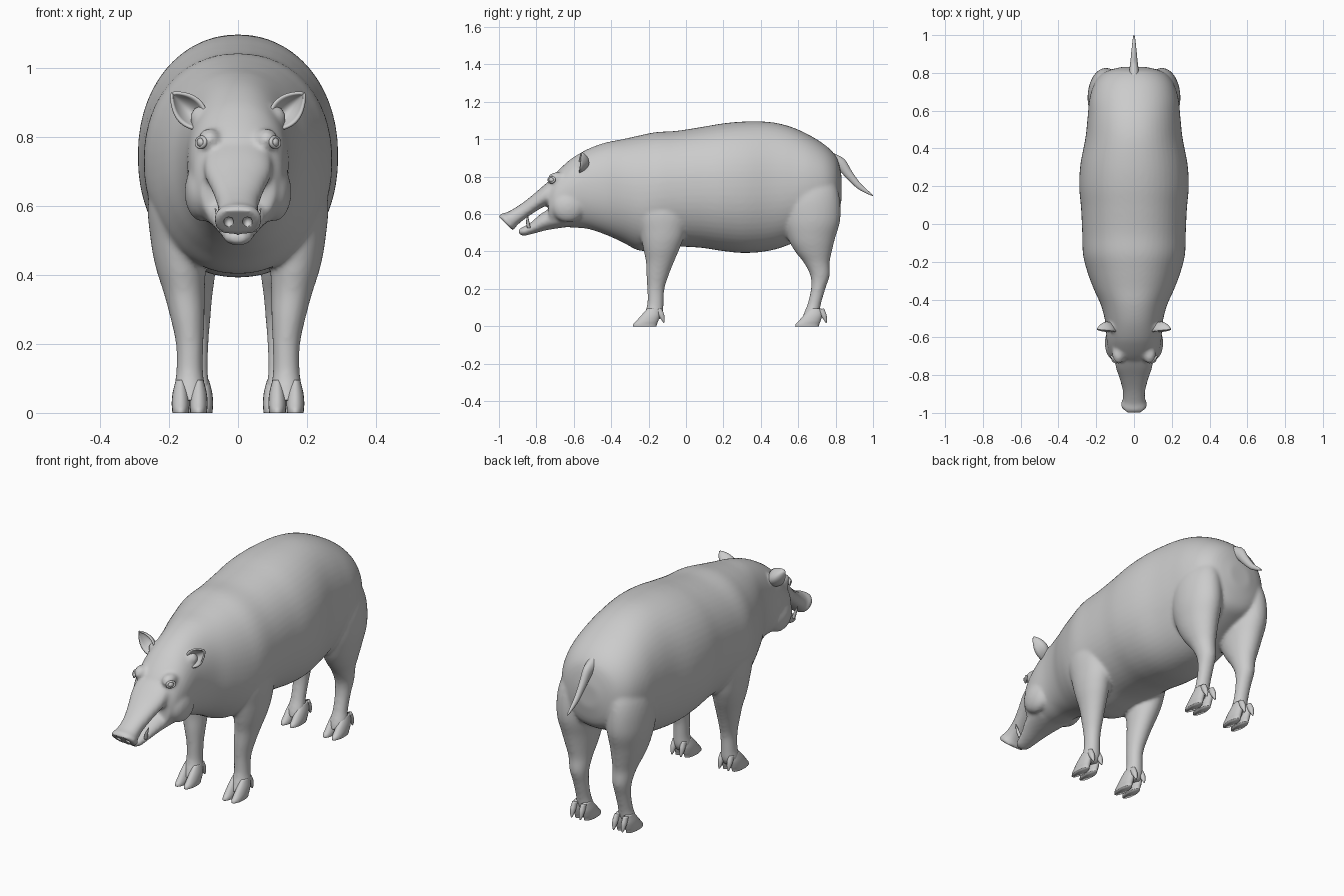
import bpy, bmesh
from math import sin, cos, pi
from mathutils import Vector, Matrix

if "Cube" in bpy.data.objects:
    bpy.data.objects.remove(bpy.data.objects["Cube"])


def catmull(rows, steps):
    rows = [Vector(r) for r in rows]
    out = []
    for i in range(len(rows) - 1):
        a, b, c, d = rows[max(i - 1, 0)], rows[i], rows[i + 1], rows[min(i + 2, len(rows) - 1)]
        for k in range(steps):
            t = k / steps
            out.append(0.5 * (2 * b + (c - a) * t + (2 * a - 5 * b + 4 * c - d) * t * t
                              + (3 * b - a - 3 * c + d) * t ** 3))
    return out + [rows[-1]]


def loft(bm, rows, side=1, seg=36, steps=5, power=2.0):
    """Rows are (y0, z0, y1, z1, half width, centre x): elliptical rings spanning two side-view points."""
    def se(v):
        return abs(v) ** (2 / power) * (1 if v >= 0 else -1)
    rings = []
    for y0, z0, y1, z1, w, cx in catmull(rows, steps):
        ring = []
        for k in range(seg):
            a = 2 * pi * k / seg
            u = se(sin(a)) / 2
            ring.append(bm.verts.new((side * cx + w * se(cos(a)),
                                      (y0 + y1) / 2 + (y1 - y0) * u,
                                      (z0 + z1) / 2 + (z1 - z0) * u)))
        rings.append(ring)
    faces = [bm.faces.new((p[k], p[(k + 1) % seg], q[(k + 1) % seg], q[k]))
             for p, q in zip(rings, rings[1:]) for k in range(seg)]
    faces += [bm.faces.new(rings[0][::-1]), bm.faces.new(rings[-1])]
    bmesh.ops.recalc_face_normals(bm, faces=faces)


def blob(bm, loc, size):
    m = Matrix.Translation(loc) @ Matrix.Diagonal((*size, 1))
    bmesh.ops.create_uvsphere(bm, u_segments=20, v_segments=14, radius=1, matrix=m)


def finish(bm, name):
    me = bpy.data.meshes.new(name)
    bm.to_mesh(me)
    bm.free()
    me.shade_smooth()
    ob = bpy.data.objects.new(name, me)
    bpy.context.collection.objects.link(ob)
    return ob


# trunk, neck and head: y, bottom z, top z, half width
trunk = [(-.735, .525, .77, .105), (-.70, .53, .815, .128), (-.65, .53, .865, .14), (-.60, .528, .905, .146),
         (-.52, .52, .95, .152), (-.43, .49, .982, .175), (-.34, .45, 1.0, .215), (-.25, .405, 1.02, .248),
         (-.16, .41, 1.038, .27), (-.05, .425, 1.045, .274), (.08, .42, 1.065, .28), (.2, .402, 1.085, .29),
         (.32, .392, 1.095, .283), (.45, .405, 1.092, .258), (.56, .44, 1.067, .246), (.66, .49, 1.022, .236),
         (.74, .53, .972, .212), (.79, .56, .925, .175), (.815, .60, .88, .13), (.832, .68, .80, .06)]
# snout and lower jaw: y, z of bottom, y, z of top, half width
snout = [(-.66, .66, -.66, .83, .10, 0), (-.75, .643, -.75, .762, .098, 0), (-.82, .603, -.82, .702, .076, 0),
         (-.88, .56, -.885, .652, .06, 0), (-.912, .53, -.952, .612, .06, 0),
         (-.92, .513, -.985, .603, .071, 0), (-.927, .513, -1.004, .59, .064, 0)]
jaw = [(-.64, .53, -.64, .65, .11, 0), (-.74, .515, -.755, .615, .082, 0), (-.81, .497, -.83, .555, .054, 0),
       (-.865, .484, -.875, .53, .04, 0), (-.892, .492, -.895, .52, .024, 0)]
# legs: z, front y, back y, half width, centre x
front_leg = [(.76, -.22, -.04, .05, .17), (.62, -.265, .01, .08, .18), (.5, -.245, -.005, .078, .175),
             (.42, -.23, -.032, .072, .166), (.35, -.215, -.062, .06, .156), (.28, -.212, -.09, .05, .147),
             (.2, -.207, -.115, .04, .14), (.12, -.207, -.12, .039, .14), (.07, -.222, -.122, .045, .14),
             (.035, -.235, -.14, .04, .14)]
hind_leg = [(.86, .56, .76, .05, .12), (.72, .51, .815, .09, .145), (.58, .515, .826, .098, .147),
            (.47, .545, .797, .084, .142), (.4, .583, .78, .07, .136), (.34, .63, .768, .056, .13),
            (.27, .665, .768, .046, .126), (.2, .668, .745, .039, .124), (.12, .65, .722, .037, .124),
            (.07, .63, .712, .043, .124), (.035, .62, .695, .039, .124)]

bm = bmesh.new()
loft(bm, [(y, a, y, b, w, 0) for y, a, b, w in trunk], seg=56, power=2.15)
loft(bm, snout, power=2.3)
loft(bm, jaw)
for s in (1, -1):
    for leg in (front_leg, hind_leg):
        loft(bm, [(f, z, b, z, w, cx) for z, f, b, w, cx in leg], s)
    blob(bm, (s * .082, -.69, .79), (.034, .05, .034))       # brow
    blob(bm, (s * .105, -.63, .64), (.05, .09, .085))        # cheek
    blob(bm, (s * .105, -.545, .855), (.035, .03, .035))     # ear root
skin = finish(bm, "body_skin")
m = skin.modifiers.new("fuse", 'REMESH')
m.mode, m.voxel_size, m.use_smooth_shade = 'VOXEL', .009, True
m = skin.modifiers.new("soften", 'SMOOTH')
m.factor, m.iterations = .5, 8

# nostrils cut out of the snout disc
bm = bmesh.new()
for s in (1, -1):
    blob(bm, (s * .027, -.968, .553), (.014, .022, .017))
cutter = finish(bm, "nostril_cutter")
cutter.hide_render = True
cutter.hide_viewport = True
cutter.display_type = 'WIRE'
m = skin.modifiers.new("nostrils", 'BOOLEAN')
m.operation, m.object, m.solver = 'DIFFERENCE', cutter, 'EXACT'

# tail
bm = bmesh.new()
loft(bm, [(.77, .85, .77, .935, .03, 0), (.815, .835, .845, .895, .023, 0), (.86, .79, .885, .832, .018, 0),
          (.915, .738, .93, .768, .013, 0), (.965, .71, .972, .727, .008, 0), (1.0, .696, 1.0, .701, .003, 0)], seg=16)
finish(bm, "tail")

# split hooves with dewclaws
for name, dy, cx in (("front", 0, .14), ("hind", .868, .124)):
    for s, label in ((1, "left"), (-1, "right")):
        bm = bmesh.new()
        for t in (-1, 1):
            c = cx + t * .026
            toe = [(.095, -.205, -.145, .014), (.06, -.238, -.14, .023), (.03, -.264, -.148, .026),
                   (.012, -.281, -.155, .025), (0, -.284, -.158, .024)]
            loft(bm, [(f + dy, z, b + dy, z, w, c) for z, f, b, w in toe], s, 20)
            claw = [(-.165, .09, -.13, .095, .012), (-.15, .06, -.117, .065, .014),
                    (-.132, .035, -.114, .038, .01), (-.121, .018, -.115, .02, .003)]
            loft(bm, [(a + dy, z0, b + dy, z1, w, c) for a, z0, b, z1, w in claw], s, 14)
        finish(bm, f"{name}_{label}_hooves")

for s, label in ((1, "left"), (-1, "right")):
    # cupped pointed ear
    bm = bmesh.new()
    nu, nv = 14, 12
    grid = []
    for i in range(nu + 1):
        u = i / nu
        half = .040 * (sin(pi * (.2 + .8 * u)) ** .8 if u < 1 else 0) + .001
        row = []
        for j in range(nv + 1):
            v = 2 * j / nv - 1
            ax, az = .108 + .083 * u, .842 + .083 * u
            row.append(bm.verts.new((s * (ax + .68 * half * v),
                                     -.572 + .045 * (1 - v * v) * (half / .04) + .012 * u,
                                     az - .73 * half * v)))
        grid.append(row)
    for a, b in zip(grid, grid[1:]):
        for j in range(nv):
            bm.faces.new((a[j], a[j + 1], b[j + 1], b[j]))
    bmesh.ops.recalc_face_normals(bm, faces=bm.faces)
    ear = finish(bm, f"{label}_ear")
    m = ear.modifiers.new("thickness", 'SOLIDIFY')
    m.thickness, m.offset = .008, 0

    # eyeball and eyelid ring
    bm = bmesh.new()
    centre = Vector((s * .104, -.716, .783))
    blob(bm, centre, (.015, .018, .015))
    rot = Vector((s * .8, -.6, .1)).to_track_quat('Z', 'Y').to_matrix()
    n, k = 24, 8
    ring = [[bm.verts.new(centre + rot @ Vector(((.02 + .006 * cos(q)) * cos(p),
                                                 (.014 + .006 * cos(q)) * sin(p), .004 + .006 * sin(q))))
             for q in (2 * pi * j / k for j in range(k))] for p in (2 * pi * i / n for i in range(n))]
    for i in range(n):
        for j in range(k):
            a, b = ring[i], ring[(i + 1) % n]
            bm.faces.new((a[j], b[j], b[(j + 1) % k], a[(j + 1) % k]))
    finish(bm, f"{label}_eye")

    # small tusk
    bm = bmesh.new()
    loft(bm, [(-.85, .525, -.83, .525, .009, .044), (-.855, .56, -.838, .56, .007, .054),
              (-.848, .592, -.844, .592, .002, .066)], s, 12)
    finish(bm, f"{label}_tusk")
